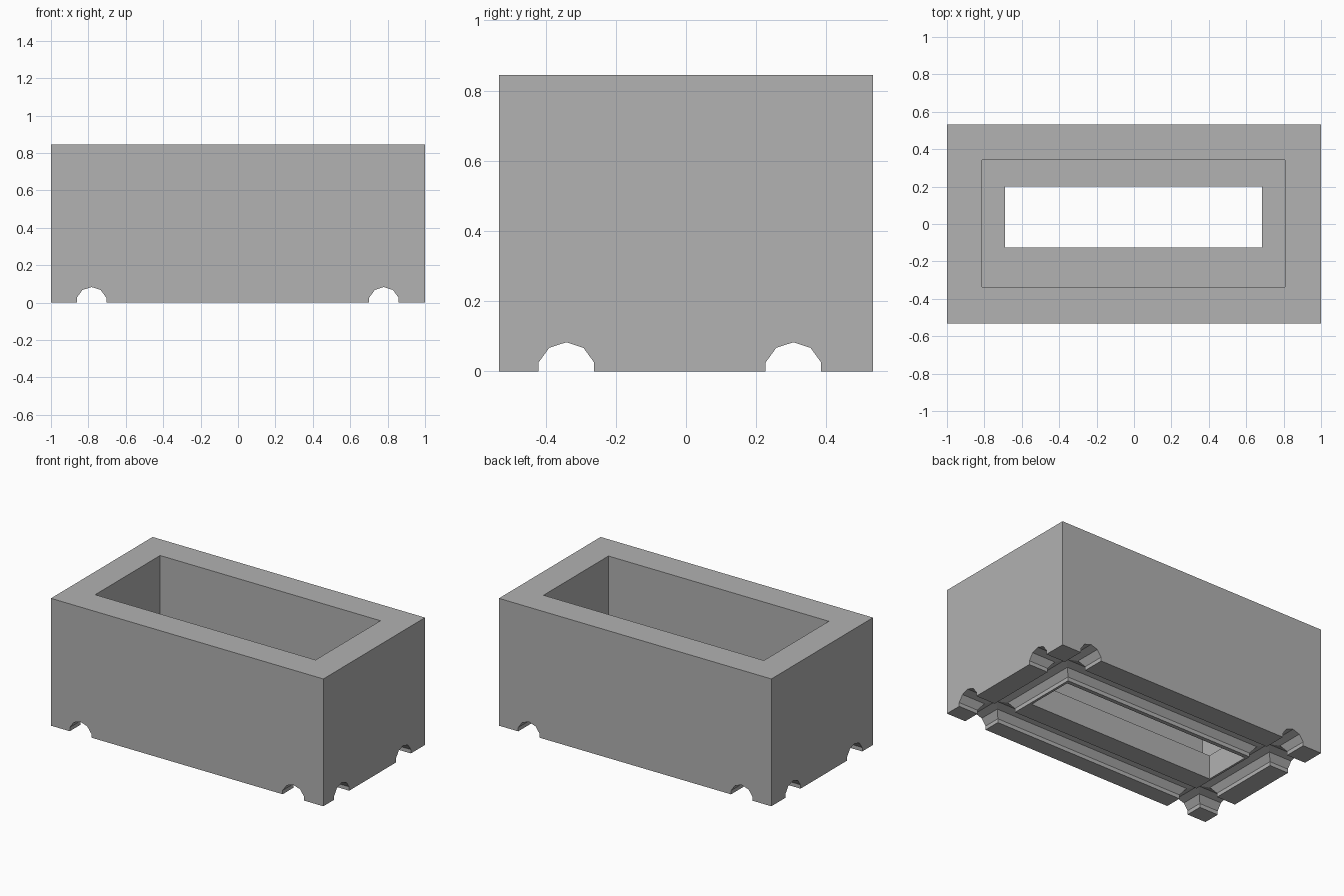
import bpy
import bmesh
import math
from mathutils import Vector

if "Cube" in bpy.data.objects:
    bpy.data.objects.remove(bpy.data.objects["Cube"])

HEIGHT = 0.845
FLOOR = 0.16

stone = bpy.data.materials.new("grey_stone")
stone.use_nodes = True
colour = (0.445, 0.445, 0.445, 1)
stone.diffuse_color = colour
stone.node_tree.nodes["Principled BSDF"].inputs["Base Color"].default_value = colour


def prism(name, points, direction):
    """Extrude a flat outline into a closed solid."""
    bm = bmesh.new()
    face = bm.faces.new([bm.verts.new(p) for p in points])
    extruded = bmesh.ops.extrude_face_region(bm, geom=[face])["geom"]
    verts = [v for v in extruded if isinstance(v, bmesh.types.BMVert)]
    bmesh.ops.translate(bm, vec=direction, verts=verts)
    bmesh.ops.recalc_face_normals(bm, faces=bm.faces)
    mesh = bpy.data.meshes.new(name)
    bm.to_mesh(mesh)
    bm.free()
    mesh.materials.append(stone)
    obj = bpy.data.objects.new(name, mesh)
    bpy.context.collection.objects.link(obj)
    return obj


def box(name, x0, x1, y0, y1, z0, z1):
    corners = [(x0, y0, z0), (x1, y0, z0), (x1, y1, z0), (x0, y1, z0)]
    return prism(name, corners, Vector((0, 0, z1 - z0)))


def channel(name, centre, along_x):
    """Ten-sided rod that cuts a drainage channel through the base."""
    ring = []
    for i in range(10):
        a = math.pi / 2 + i * math.tau / 10
        side, up = centre + 0.083 * math.cos(a), 0.083 * math.sin(a)
        ring.append((-1.2, side, up) if along_x else (side, -1.2, up))
    return prism(name, ring, Vector((2.4, 0, 0) if along_x else (0, 2.4, 0)))


# Outer block
planter = box("planter_box", -1, 1, -0.533, 0.533, 0, HEIGHT)

# Cavity, floor opening and four crossing channels under the base
cutters = [
    box("cavity_cutter", -0.812, 0.806, -0.338, 0.343, FLOOR, 1),
    box("floor_opening_cutter", -0.69, 0.685, -0.126, 0.2, -0.1, 0.5),
]
for c in (-0.783, 0.78):
    cutters.append(channel("cross_channel_cutter", c, False))
for c in (-0.341, 0.306):
    cutters.append(channel("long_channel_cutter", c, True))

for cutter in cutters:
    cutter.hide_render = True
    mod = planter.modifiers.new(cutter.name, "BOOLEAN")
    mod.operation = "DIFFERENCE"
    mod.solver = "EXACT"
    mod.object = cutter

# Bake the cuts and remove the cutters
graph = bpy.context.evaluated_depsgraph_get()
carved = bpy.data.meshes.new_from_object(planter.evaluated_get(graph))
planter.modifiers.clear()
planter.data = carved
for cutter in cutters:
    bpy.data.objects.remove(cutter)
